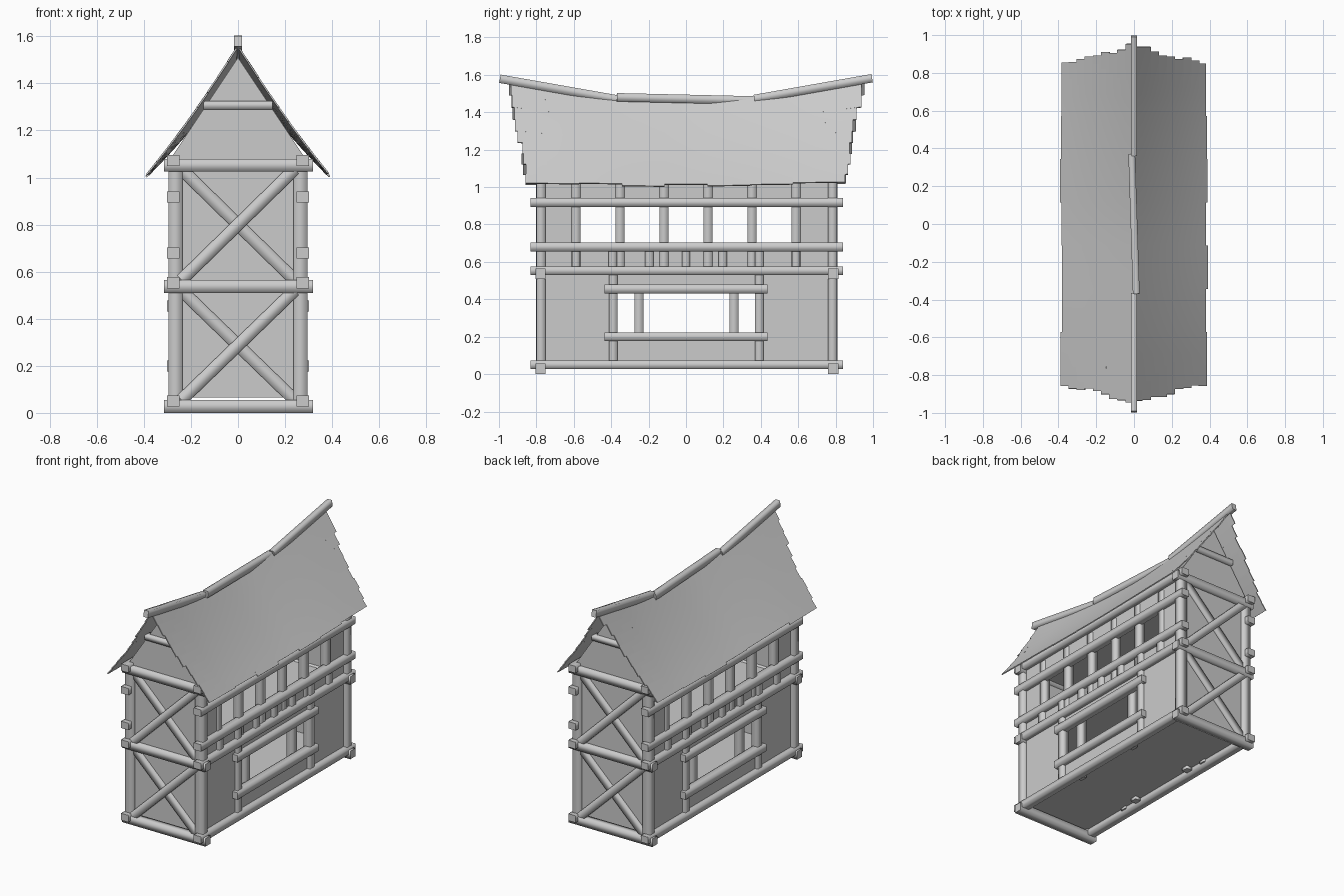
import bpy, bmesh, random
from mathutils import Vector, Matrix

random.seed(7)
cube = bpy.data.objects.get("Cube")
if cube:
    bpy.data.objects.remove(cube)

GREY = (0.6, 0.6, 0.6, 1)
mat = bpy.data.materials.new("plain_grey")
mat.use_nodes = True
mat.diffuse_color = GREY
mat.node_tree.nodes["Principled BSDF"].inputs["Base Color"].default_value = GREY


def finish(name, bm, thick=0):
    mesh = bpy.data.meshes.new(name)
    bm.to_mesh(mesh)
    bm.free()
    mesh.materials.append(mat)
    obj = bpy.data.objects.new(name, mesh)
    bpy.context.collection.objects.link(obj)
    if thick:
        mod = obj.modifiers.new("thickness", "SOLIDIFY")
        mod.thickness = thick
        mod.offset = 0
    return obj


def beam(name, a, b, w=0.05, h=0.047):
    """Square timber from a to b, with soft long sides and crisp ends."""
    a, b = Vector(a), Vector(b)
    d = (b - a).normalized()
    ref = Vector((0, 1, 0)) if abs(d.z) > 0.9 else Vector((0, 0, 1))
    side = d.cross(ref).normalized()
    up = side.cross(d)
    m = Matrix((side * w, up * h, b - a)).transposed().to_4x4()
    m.translation = (a + b) / 2
    bm = bmesh.new()
    bmesh.ops.create_cube(bm, size=1)
    for f in bm.faces:
        f.smooth = abs(f.normal.z) < 0.5
    for e in bm.edges:
        e.smooth = e.verts[0].co.z * e.verts[1].co.z < 0
    bm.transform(m)
    bmesh.ops.recalc_face_normals(bm, faces=bm.faces)
    return finish(name, bm)


def sheet(name, polygons, thick):
    bm = bmesh.new()
    for poly in polygons:
        bm.faces.new([bm.verts.new(p) for p in poly])
    bmesh.ops.remove_doubles(bm, verts=bm.verts, dist=0.0005)
    return finish(name, bm, thick)


# Long walls with openings, and their timbers
ys = [-0.78, -0.59, -0.37, 0.37, 0.59, 0.785]
zs = [0.066, 0.2, 0.45, 0.68, 0.92, 1.08]
for s, label in ((1, "left"), (-1, "right")):
    x = 0.26 * s
    cells = [(j, k) for j in range(5) for k in range(5)
             if not (k == 1 and j == 2) and not (k == 3 and 0 < j < 4)]
    sheet(label + "_wall",
          [[(x, ys[j + a], zs[k + b]) for a, b in ((0, 0), (1, 0), (1, 1), (0, 1))]
           for j, k in cells], 0.01)
    bx = 0.275 * s
    for z in (0.05, 0.553, 0.68, 0.918, 1.072):
        beam(label + "_long_beam", (bx, -0.832, z), (bx, 0.84, z), 0.055)
    for z in (0.2, 0.455):
        beam(label + "_window_rail", (bx, -0.437, z), (bx, 0.437, z), 0.055)
    px = 0.262 * s
    for y in (-0.39, 0.392):
        beam(label + "_window_post", (px, y, 0.05), (px, y, 0.55), 0.05, 0.045)
    for y in (-0.252, 0.257):
        beam(label + "_window_mullion", (0.228 * s, y, 0.045), (0.228 * s, y, 0.54), 0.045, 0.048)
    for i in range(6):
        y = -0.588 + 0.2353 * i
        beam(label + "_gallery_post", (0.25 * s, y, 0.56), (0.25 * s, y, 1.04), 0.045, 0.047)
    for i in range(7):
        y = -0.588 + 0.196 * i
        beam(label + "_gallery_stud", (px, y, 0.55), (px, y, 0.68), 0.05, 0.045)
    for y in (-0.775, 0.784):
        beam(label + "_corner_post", (0.265 * s, y, 0.03), (0.265 * s, y, 1.06), 0.06)

# Gable ends with cross bracing
for s, y0, label in ((-1, -0.778, "front"), (1, 0.787, "back")):
    y = y0 - 0.006 * s
    sheet(label + "_wall", [[(-0.26, y, 0.066), (0.26, y, 0.066), (0.26, y, 1.06), (-0.26, y, 1.06)],
                            [(-0.3, y, 1.06), (0.3, y, 1.06), (0, y, 1.51)]], 0.01)
    for z in (0.028, 0.537, 1.052):
        beam(label + "_cross_beam", (-0.315, y0, z), (0.318, y0, z), 0.055, 0.055)
    yb = y0 + 0.009 * s
    for z0, z1 in ((0.055, 0.52), (0.565, 1.035)):
        beam(label + "_outer_brace", (0.24 * s, yb, z0), (-0.24 * s, yb, z1), 0.03, 0.052)
        beam(label + "_inner_brace", (-0.24 * s, y0, z0), (0.24 * s, y0, z1), 0.03, 0.052)
    beam(label + "_collar_beam", (-0.147, y0, 1.307), (0.147, y0, 1.307), 0.045, 0.036)

# Ground floor, upper floor and ceiling
for name, z in (("ground_floor", 0.07), ("upper_floor", 0.553), ("ceiling", 1.05)):
    sheet(name, [[(-0.26, -0.77, z), (0.26, -0.77, z), (0.26, 0.78, z), (-0.26, 0.78, z)]], 0.008)


# Sagging roof slopes with ragged edges
def roof_point(side, t, y):
    ridge = 1.455 + 0.105 * min(abs(y) / 0.95, 1) ** 1.6
    eave = 1.003 + 0.012 * abs(y)
    return (side * 0.388 * t, y, ridge + (eave - ridge) * t - 0.06 * t * (1 - t))


BANDS, COLS = 9, 14
for side, label in ((1, "left"), (-1, "right")):
    eave_t = [1 + random.uniform(-0.03, 0.02) for _ in range(COLS)]
    quads = []
    for i in range(BANDS):
        t0, t1 = i / BANDS, (i + 1) / BANDS
        ends = [0.945 - 0.1 * t0 ** 0.8 + random.uniform(-0.012, 0.012) for _ in range(2)]
        for j in range(COLS):
            ya, yb = (-0.8 + 1.6 * (j + a) / COLS for a in (0, 1))
            if j == 0:
                ya = -ends[0]
            if j == COLS - 1:
                yb = ends[1]
            te = eave_t[j // 2] if i == BANDS - 1 else t1
            quads.append([roof_point(side, t, y) for t, y in ((t0, ya), (te, ya), (te, yb), (t0, yb))][::side])
    roof = sheet(label + "_roof_slope", quads, 0.007)
    bpy.ops.object.select_all(action="DESELECT")
    roof.select_set(True)
    bpy.context.view_layer.objects.active = roof
    bpy.ops.object.modifier_apply(modifier="thickness")
    bpy.ops.object.shade_smooth_by_angle()

# Three ridge timbers
beam("front_ridge_beam", (0, -0.995, 1.579), (0, -0.37, 1.469), 0.034, 0.045)
beam("middle_ridge_beam", (0.012, -0.37, 1.48), (-0.012, 0.37, 1.463), 0.036, 0.045)
beam("back_ridge_beam", (0, 0.365, 1.471), (0, 0.995, 1.582), 0.034, 0.045)
